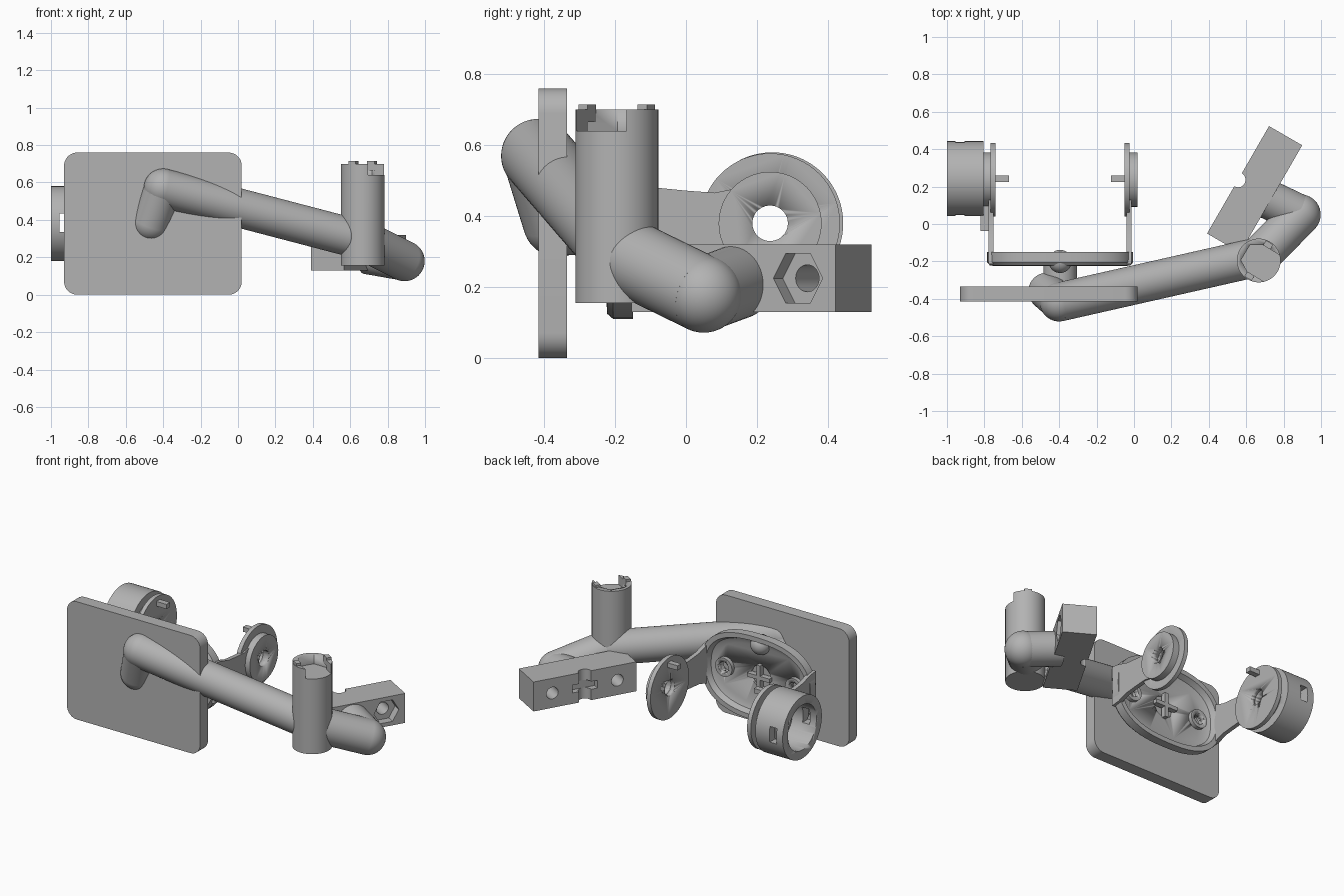
import bpy, bmesh, math
from mathutils import Vector, Matrix

if "Cube" in bpy.data.objects:
    bpy.data.objects.remove(bpy.data.objects["Cube"])

grey = bpy.data.materials.new("plain_grey")
grey.diffuse_color = (0.45, 0.45, 0.45, 1)
grey.use_nodes = True
grey.node_tree.nodes["Principled BSDF"].inputs["Base Color"].default_value = grey.diffuse_color


def finish(name, bm, smooth=True):
    bmesh.ops.recalc_face_normals(bm, faces=bm.faces)
    me = bpy.data.meshes.new(name)
    bm.to_mesh(me)
    bm.free()
    ob = bpy.data.objects.new(name, me)
    bpy.context.collection.objects.link(ob)
    me.materials.append(grey)
    if smooth:
        bpy.ops.object.select_all(action='DESELECT')
        ob.select_set(True)
        bpy.context.view_layer.objects.active = ob
        bpy.ops.object.shade_smooth_by_angle(angle=math.radians(35))
    return ob


def rod(name, a, b, r, seg=48, spin=0.0):
    """Closed cylinder (or prism) from a to b."""
    a, b = Vector(a), Vector(b)
    bm = bmesh.new()
    m = Matrix.Translation((a + b) / 2) @ (b - a).to_track_quat('Z', 'Y').to_matrix().to_4x4()
    bmesh.ops.create_cone(bm, cap_ends=True, segments=seg, radius1=r, radius2=r,
                          depth=(b - a).length, matrix=m @ Matrix.Rotation(spin, 4, 'Z'))
    return finish(name, bm)


def box(name, center, size, angle=0.0):
    bm = bmesh.new()
    bmesh.ops.create_cube(bm, size=1, matrix=Matrix.Translation(center)
                          @ Matrix.Rotation(angle, 4, 'Z') @ Matrix.Diagonal((*size, 1)))
    return finish(name, bm, False)


def ball(name, center, r):
    bm = bmesh.new()
    bmesh.ops.create_uvsphere(bm, u_segments=40, v_segments=24, radius=r,
                              matrix=Matrix.Translation(center))
    return finish(name, bm)


def prism(name, pts, axis, lo, hi):
    """Extrude a 2D outline along x ('X': pts are y,z) or y ('Y': pts are x,z)."""
    place = (lambda p, d: (d, p[0], p[1])) if axis == 'X' else (lambda p, d: (p[0], d, p[1]))
    bm = bmesh.new()
    f = bm.faces.new([bm.verts.new(place(p, lo)) for p in pts])
    ext = bmesh.ops.extrude_face_region(bm, geom=[f])
    move = Vector(place((0, 0), hi - lo))
    bmesh.ops.translate(bm, vec=move, verts=[v for v in ext['geom'] if isinstance(v, bmesh.types.BMVert)])
    return finish(name, bm)


def cut(ob, *cutters):
    for c in cutters:
        m = ob.modifiers.new("cut", 'BOOLEAN')
        m.operation, m.solver, m.object = 'DIFFERENCE', 'EXACT', c
        c.hide_render = True
        c.hide_viewport = True


# Flat rounded plate
outline = []
for cx, cz, a0 in ((-0.05, 0.69, 0), (-0.86, 0.69, 90), (-0.86, 0.07, 180), (-0.05, 0.07, 270)):
    for i in range(9):
        t = math.radians(a0 + i * 11.25)
        outline.append((cx + 0.07 * math.cos(t), cz + 0.07 * math.sin(t)))
prism("mounting_plate", outline, 'Y', -0.415, -0.335)

# Bent tubular arm with ball elbows
path = [(-0.465, -0.36, 0.385), (-0.40, -0.417, 0.57), (0.67, -0.175, 0.29),
        (0.89, 0.05, 0.18), (0.69, 0.145, 0.215)]
for i, r in enumerate((0.1, 0.104, 0.108, 0.105)):
    rod(f"arm_tube_{i + 1}", path[i], path[i + 1], r)
for i, r in enumerate((0.1, 0.104, 0.108, 0.108)):
    ball(f"arm_elbow_{i + 1}", path[i], r)

# Upright post with an open hexagonal pocket
px, py, ang = 0.667, -0.195, math.radians(-31)
d = Vector((math.cos(ang), math.sin(ang), 0))
n = Vector((-d.y, d.x, 0))
post = rod("upright_post", (px, py, 0.155), (px, py, 0.70), 0.117, 64)
pocket = rod("post_pocket_cutter", (px, py, 0.64), (px, py, 0.75), 0.095, 6, ang)
mouth = box("post_mouth_cutter", Vector((px, py, 0.70)) + d * 0.1, (0.2, 0.164, 0.12), ang)
cut(post, pocket, mouth)
for i, s in enumerate((-1, 1)):
    box(f"post_peg_{i + 1}", Vector((px, py, 0.69)) + n * s * 0.097, (0.045, 0.03, 0.05), ang)

# Drilled clamp block with nut pockets
bc, ba = Vector((0.645, 0.185, 0.225)), math.radians(60)
u = Vector((math.cos(ba), math.sin(ba), 0))
w = Vector((math.sin(ba), -math.cos(ba), 0))
block = box("clamp_block", bc, (0.663, 0.205, 0.19), ba)
tools = []
for s in (-1, 1):
    c = bc + u * 0.21 * s
    tools.append(rod("block_hole_cutter", c - w * 0.2, c + w * 0.2, 0.038, 32))
    bm = bmesh.new()
    ring = [c + w * 0.05 + u * 0.08 * math.cos(k * math.pi / 3) + Vector((0, 0, 0.08 * math.sin(k * math.pi / 3)))
            for k in range(6)]
    f = bm.faces.new([bm.verts.new(p) for p in ring])
    e = bmesh.ops.extrude_face_region(bm, geom=[f])
    bmesh.ops.translate(bm, vec=w * 0.1, verts=[v for v in e['geom'] if isinstance(v, bmesh.types.BMVert)])
    tools.append(finish("nut_pocket_cutter", bm, False))
mid = bc - w * 0.1025
tools.append(rod("block_notch_cutter", mid - Vector((0, 0, 0.2)), mid + Vector((0, 0, 0.2)), 0.04, 32))
tools.append(box("block_slot_cutter", mid, (0.16, 0.08, 0.05), ba))
cut(block, *tools)

# Shallow oval dish joining the two side arms
X0, Z0 = -0.395, 0.38
bm = bmesh.new()
rings = []
for sx, sz, y in ((0.34, 0.21, -0.225), (0.375, 0.255, -0.222), (0.39, 0.27, -0.205), (0.39, 0.27, -0.15),
                  (0.36, 0.24, -0.15), (0.345, 0.225, -0.185), (0.31, 0.19, -0.2)):
    ring = []
    for i in range(72):
        t = i * math.tau / 72
        c, s = math.cos(t), math.sin(t)
        k = 2 / 2.5
        ring.append(bm.verts.new((X0 + sx * math.copysign(abs(c) ** k, c), y,
                                  Z0 + sz * math.copysign(abs(s) ** k, s))))
    rings.append(ring)
for a, b in zip(rings, rings[1:]):
    for i in range(72):
        j = (i + 1) % 72
        bm.faces.new((a[i], a[j], b[j], b[i]))
bm.faces.new(rings[0])
bm.faces.new(rings[-1])
dish = finish("dish", bm)
tools = [rod("dish_hole_cutter", (X0, -0.24, Z0), (X0, -0.1, Z0), 0.07)]
for s in (-1, 1):
    x = X0 + s * 0.25
    rim = rod("dish_screw_boss", (x, -0.21, Z0), (x, -0.175, Z0), 0.06)
    hole = rod("screw_hole_cutter", (x, -0.3, Z0), (x, -0.1, Z0), 0.035, 32)
    cut(rim, hole)
    tools.append(hole)
cut(dish, *tools)
rod("dish_neck", (X0, -0.335, Z0), (X0, -0.215, Z0), 0.09)
box("dish_cross_bar", (X0, -0.19, Z0), (0.16, 0.035, 0.025))
box("dish_cross_post", (X0, -0.19, Z0), (0.025, 0.035, 0.16))
ball("dish_ball", (X0, -0.2, 0.585), 0.062)

# Side arms ending in drilled discs
PY, PZ = 0.237, 0.38
bore = rod("pivot_bore_cutter", (-1.2, PY, PZ), (0.2, PY, PZ), 0.05)
half = [(-0.215, 0.13), (-0.16, 0.125), (-0.08, 0.1), (0.0, 0.092), (0.08, 0.086), (0.15, 0.1)]
arm_outline = [(y, PZ + h) for y, h in half] + [(y, PZ - h) for y, h in reversed(half)]
for side, s in (("left", -1), ("right", 1)):
    def sx(v):
        return X0 + s * v
    lo, hi = sorted((sx(0.355), sx(0.382)))
    cut(prism(f"{side}_arm", arm_outline, 'X', lo, hi), bore)
    cut(rod(f"{side}_disc", (sx(0.345), PY, PZ), (sx(0.372), PY, PZ), 0.197, 64), bore)
    cut(rod(f"{side}_flange", (sx(0.37), PY, PZ), (sx(0.415), PY, PZ), 0.145, 64), bore)
    box(f"{side}_pin", (sx(0.31), PY + 0.005, 0.535), (0.075, 0.036, 0.03))

# Hollow drum on the left pivot
drum = rod("drum", (-1.0, PY + 0.006, PZ), (-0.805, PY + 0.006, PZ), 0.2, 72)
cut(drum, rod("drum_hollow_cutter", (-1.1, PY + 0.006, PZ), (-0.83, PY + 0.006, PZ), 0.145, 64), bore,
    box("drum_slot_cutter", (-0.93, PY, PZ + 0.005), (0.05, 0.6, 0.1)))
box("left_arm_stop", (-0.795, 0.03, PZ), (0.05, 0.135, 0.06))
